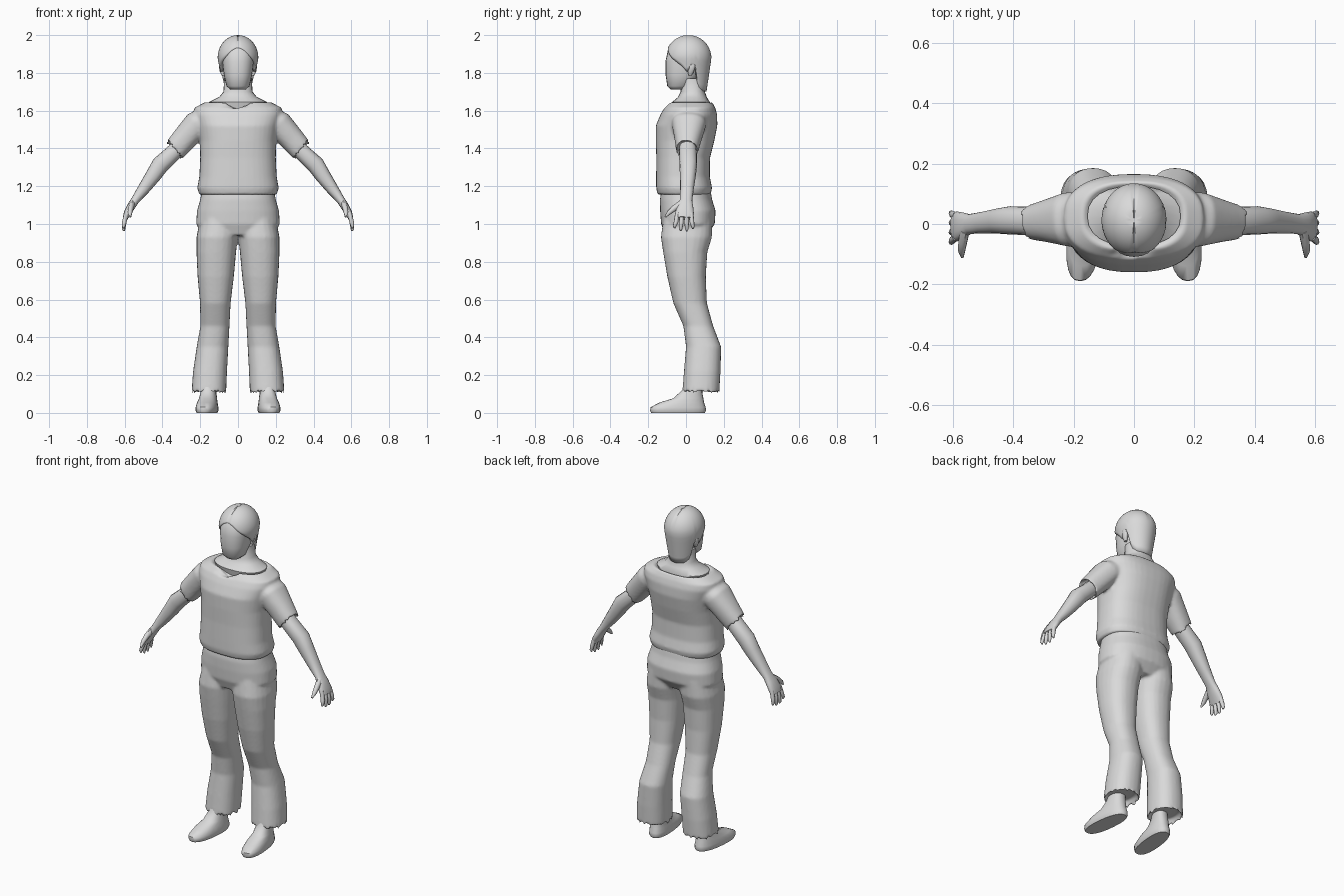
import bpy, bmesh, math
from mathutils import Vector

cube = bpy.data.objects.get("Cube")
if cube:
    bpy.data.objects.remove(cube)

grey = bpy.data.materials.new("plain grey")
grey.use_nodes = True
grey.diffuse_color = (0.7, 0.7, 0.7, 1)
grey.node_tree.nodes["Principled BSDF"].inputs["Base Color"].default_value = grey.diffuse_color


def power(c, p):
    return math.copysign(abs(c) ** (2 / p), c)


def loft(bm, sections, n=24, p=2.3, side=1, follow=False, tweak=None):
    """Skin rings (x, y, z, radius, depth); follow tilts rings across the path."""
    u, v = Vector((1, 0, 0)), Vector((0, 1, 0))
    if follow:
        t = (Vector(sections[-1][:3]) - Vector(sections[0][:3])).normalized()
        v = (v - t * v.dot(t)).normalized()
        u = v.cross(t)
    rings = []
    for x, y, z, ru, rv in sections:
        ring = []
        for i in range(n):
            a = math.tau * i / n
            co = Vector((x, y, z)) + u * ru * power(math.cos(a), p) + v * rv * power(math.sin(a), p)
            if tweak:
                tweak(co)
            co.x *= side
            ring.append(bm.verts.new(co))
        rings.append(ring)
    for a, b in zip(rings, rings[1:]):
        for i in range(n):
            j = (i + 1) % n
            bm.faces.new((a[i], a[j], b[j], b[i]))
    bm.faces.new(rings[0])
    bm.faces.new(rings[-1])


def finish(name, bm, fuse=False, angle=50):
    bmesh.ops.recalc_face_normals(bm, faces=bm.faces)
    mesh = bpy.data.meshes.new(name)
    bm.to_mesh(mesh)
    bm.free()
    mesh.materials.append(grey)
    ob = bpy.data.objects.new(name, mesh)
    bpy.context.collection.objects.link(ob)
    bpy.ops.object.select_all(action='DESELECT')
    ob.select_set(True)
    bpy.context.view_layer.objects.active = ob
    bpy.ops.object.shade_smooth_by_angle(angle=math.radians(angle))
    if fuse:
        # Melt overlapping pieces into one cloth surface
        m = ob.modifiers.new("fuse", 'REMESH')
        m.mode, m.voxel_size, m.use_smooth_shade = 'VOXEL', 0.008, True
        s = ob.modifiers.new("soften", 'SMOOTH')
        s.factor, s.iterations = 0.5, 5
    return ob


# Shirt with V neckline and short sleeves
def v_neck(co):
    if co.z > 1.625 and co.y < 0:
        co.z -= 0.045 * max(0, 1 - abs(co.x) / 0.07)


bm = bmesh.new()
loft(bm, [(0, -.01, 1.155, .205, .14), (0, -.01, 1.19, .216, .148),
          (0, -.016, 1.25, .205, .142), (0, -.015, 1.35, .2, .142),
          (0, -.005, 1.44, .202, .155), (0, .003, 1.52, .215, .163),
          (0, .015, 1.58, .235, .15), (0, .02, 1.615, .232, .135),
          (0, .026, 1.648, .168, .112), (0, .026, 1.63, .15, .095)],
     n=40, p=2.5, tweak=v_neck)
for s in (-1, 1):
    loft(bm, [(.13, .02, 1.57, .07, .09), (.22, .015, 1.525, .073, .09),
              (.29, .01, 1.445, .067, .07), (.342, .005, 1.385, .062, .057),
              (.32, .005, 1.41, .05, .046)], side=s, follow=True)
finish("shirt", bm, fuse=True)

# Flared trousers
bm = bmesh.new()
loft(bm, [(0, .0, .94, .18, .11), (0, .01, 1.0, .222, .142), (0, .01, 1.07, .217, .147),
          (0, 0, 1.13, .2, .138), (0, 0, 1.18, .19, .13)], n=40, p=2.4)
for s in (-1, 1):
    loft(bm, [(.155, .078, .14, .074, .08), (.155, .078, .1, .092, .098),
              (.148, .086, .22, .09, .097), (.135, .093, .35, .084, .093),
              (.122, .065, .46, .077, .079), (.12, .022, .58, .081, .089),
              (.118, .003, .72, .096, .102), (.115, -.004, .85, .105, .117),
              (.111, .002, .93, .109, .135), (.1, .01, 1.03, .1, .13)], side=s)
finish("trousers", bm, fuse=True)

# Neck
bm = bmesh.new()
loft(bm, [(0, .026, 1.6, .14, .09), (0, .026, 1.645, .155, .1), (0, .034, 1.672, .1, .076),
          (0, .036, 1.7, .077, .064), (0, .034, 1.77, .073, .062)])
finish("neck", bm)

# Head with a blank face
bm = bmesh.new()
loft(bm, [(0, -.045, 1.712, .04, .036), (0, -.036, 1.73, .061, .063),
          (0, -.016, 1.79, .075, .092), (0, -.006, 1.86, .084, .103),
          (0, 0, 1.93, .084, .094), (0, .01, 1.97, .05, .06)])
finish("head", bm)

# Hair shell hanging from the crown down to the hairline
HAIRLINE = [(0, 1.938), (.35, 1.92), (.8, 1.875), (1.25, 1.835), (1.5, 1.8),
            (1.65, 1.84), (1.9, 1.83), (2.05, 1.73), (2.4, 1.705), (3.2, 1.7)]


def hairline(a):
    for (a0, z0), (a1, z1) in zip(HAIRLINE, HAIRLINE[1:]):
        if a <= a1:
            return z0 + (z1 - z0) * (a - a0) / (a1 - a0)


bm = bmesh.new()
crown = bm.verts.new((0, .012, 1.995))
columns = []
N, ROWS = 56, 14
for i in range(N):
    a = math.tau * i / N
    low = hairline(min(a, math.tau - a))
    column = []
    for r in range(ROWS):
        z = low + (2 - low) * math.sin(r / ROWS * math.pi / 2)
        k = (1.88 - z) / 0.18
        size = 1 - 0.3 * k if k > 0 else math.sqrt(max(0, 1 - ((z - 1.88) / .12) ** 2))
        x = .108 * size * math.sin(a)
        y = .013 + .01 * max(k, 0) - .122 * size * math.cos(a)
        groove = .006 if i in (0, N // 2) and z > 1.9 else 0
        column.append(bm.verts.new((x, y, z - groove)))
    columns.append(column)
for i in range(N):
    a, b = columns[i], columns[(i + 1) % N]
    for r in range(ROWS - 1):
        bm.faces.new((a[r], b[r], b[r + 1], a[r + 1]))
    bm.faces.new((a[-1], b[-1], crown))
hair = finish("hair", bm)
shell = hair.modifiers.new("thickness", 'SOLIDIFY')
shell.thickness, shell.offset = 0.015, -1

for s, label in ((1, "left"), (-1, "right")):
    # Ear
    bm = bmesh.new()
    loft(bm, [(.078, .022, 1.785, .008, .008), (.084, .025, 1.805, .012, .016),
              (.09, .03, 1.84, .012, .022), (.088, .03, 1.86, .006, .012)], n=12, side=s)
    finish(label + "_ear", bm)

    # Forearm and palm
    bm = bmesh.new()
    loft(bm, [(.3, .01, 1.42, .042, .044), (.345, .01, 1.375, .044, .047),
              (.41, .012, 1.315, .047, .047), (.45, .01, 1.255, .041, .042),
              (.5, .005, 1.185, .032, .036), (.545, 0, 1.125, .022, .033),
              (.565, -.004, 1.095, .022, .042), (.588, -.008, 1.055, .019, .05),
              (.598, -.01, 1.03, .014, .046)], n=16, side=s, follow=True)
    # Fingers
    for i, tip in enumerate((.978, .963, .962, .975)):
        y = -.045 + .024 * i
        spread = y * 1.35
        loft(bm, [(.59, y, 1.06, .012, .012), (.602, (y + spread) / 2, 1.01, .012, .012),
                  (.606, spread, tip + .01, .009, .009), (.604, spread, tip, .004, .004)],
             n=8, p=2, side=s, follow=True)
    # Thumb
    loft(bm, [(.56, -.02, 1.11, .016, .02), (.568, -.06, 1.085, .015, .016),
              (.572, -.09, 1.06, .012, .012), (.57, -.11, 1.038, .005, .005)],
         n=8, p=2, side=s, follow=True)
    finish(label + "_arm", bm)

    # Shoe with the toe turned slightly outward
    def turn_out(co):
        co.x -= 0.1 * co.y

    bm = bmesh.new()
    loft(bm, [(.16, -.042, 0, .052, .142), (.16, -.042, .012, .057, .148),
              (.16, -.042, .03, .057, .146), (.16, -.022, .055, .052, .118),
              (.16, .012, .077, .046, .08), (.158, .032, .12, .04, .052),
              (.156, .036, .17, .038, .046)], p=2.4, side=s, tweak=turn_out)
    finish(label + "_shoe", bm)
